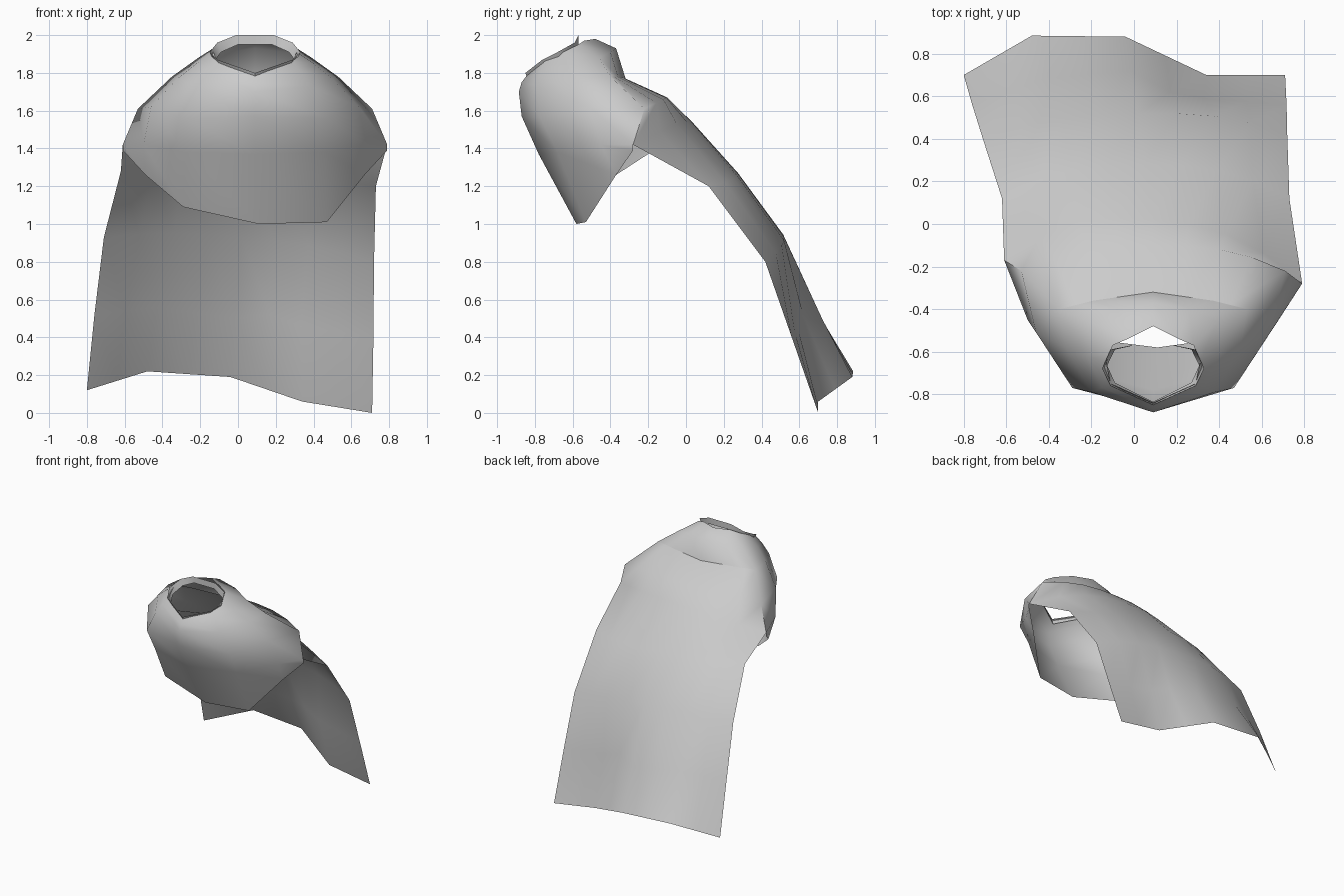
import bpy
import bmesh
from mathutils import Vector as V

if "Cube" in bpy.data.objects:
    bpy.data.objects.remove(bpy.data.objects["Cube"])

CX = 0.09  # centre line of the shoulders


def smooth(ob, angle):
    bpy.ops.object.select_all(action='DESELECT')
    ob.select_set(True)
    bpy.context.view_layer.objects.active = ob
    bpy.ops.object.shade_smooth_by_angle(angle=angle)


def new_object(name, bm, angle=0.9):
    # welds neighbouring strips together and turns the normals outwards
    bmesh.ops.remove_doubles(bm, verts=bm.verts[:], dist=0.012)
    bmesh.ops.recalc_face_normals(bm, faces=bm.faces[:])
    me = bpy.data.meshes.new(name)
    bm.to_mesh(me)
    bm.free()
    ob = bpy.data.objects.new(name, me)
    bpy.context.collection.objects.link(ob)
    smooth(ob, angle)
    return ob


def loft(bm, rows, closed=False):
    n = len(rows[0])
    grid = [[bm.verts.new(p) for p in r] for r in rows]
    for a, b in zip(grid, grid[1:]):
        for j in range(n if closed else n - 1):
            k = (j + 1) % n
            bm.faces.new((a[j], b[j], b[k], a[k]))


def mirrored(half):
    # half runs from the front centre outwards
    left = [V((CX - x, y, z)) for x, y, z in reversed(half[1:]) if x > 0]
    return left + [V((CX + x, y, z)) for x, y, z in half]


def refine(pts):
    out = [V(pts[0])]
    for a, b in zip(pts, pts[1:]):
        out += [(V(a) + V(b)) / 2, V(b)]
    return out


def bowed(left, mid, right, n=9):
    l, m, r = V(left), V(mid), V(right)
    row = []
    for i in range(n):
        t = 2 * i / (n - 1) - 1
        p = l.lerp(r, (t + 1) / 2)
        row.append(p + (m - (l + r) / 2) * (1 - abs(t) ** 2.6))
    return row


cloak = bmesh.new()

# neck: closed rings, front centre -> side -> back centre
rim = [(0, -.84, 1.79), (.2, -.75, 1.86), (.22, -.65, 1.91), (.19, -.57, 1.95), (.12, -.54, 1.97), (0, -.48, 1.98)]
mid = [(0, -.87, 1.75), (.24, -.77, 1.81), (.31, -.62, 1.85), (.30, -.46, 1.88), (.17, -.40, 1.91), (0, -.37, 1.93)]
base = [(0, -.885, 1.7), (.29, -.79, 1.73), (.41, -.58, 1.77), (.44, -.40, 1.78), (.28, -.36, 1.78), (0, -.32, 1.77)]
loft(cloak, [mirrored(h) for h in (rim, mid, base)], closed=True)

# mantle: open front rings from shoulder to shoulder
upper = [(0, -.87, 1.57), (.38, -.77, 1.56), (.55, -.51, 1.62), (.62, -.22, 1.61)]
chest = [(0, -.78, 1.37), (.37, -.68, 1.38), (.59, -.45, 1.42), (.70, -.22, 1.42)]
hem = [(.02, -.58, 1.0), (.38, -.53, 1.04), (.58, -.37, 1.26), (.70, -.22, 1.39)]
hem_row, chest_row = mirrored(hem), mirrored(chest)
hem_row[2].z += .05
hem_row[4].z -= .03
for row in (hem_row, chest_row):
    row[0].y, row[-1].y = -.17, -.28
loft(cloak, [mirrored(base[:4]), mirrored(upper), chest_row, hem_row])

# cape: rows running down the back, pleated towards the hem
back = [V((CX + s * base[i][0], base[i][1], base[i][2])) for s, i in ((-1, 3), (-1, 4), (1, 5), (1, 4), (1, 3))]
pleats = refine([(-.76, .56, .52), (-.43, .68, .56), (-.02, .72, .50), (.33, .59, .46), (.717, .56, .40)])
pleats[5] = V((.17, .62, .52))
lower = refine([(-.8, .70, .12), (-.48, .885, .22), (-.04, .88, .19), (.34, .70, .06), (.71, .70, 0)])
loft(cloak, [
    refine(back),
    bowed((CX - .62, -.22, 1.61), (.09, -.1, 1.67), (CX + .62, -.22, 1.61)),
    bowed((-.61, -.17, 1.42), (.08, .02, 1.55), (.79, -.28, 1.42)),
    bowed((-.62, .12, 1.28), (.05, .28, 1.26), (.73, .12, 1.2)),
    bowed((-.71, .40, .93), (.02, .52, .93), (.72, .42, .8)),
    pleats,
    lower])
new_object("cloak", cloak, 1.0)

# collar band standing inside the neck, bridging the back
band = bmesh.new()
collar = [(0, -.85, 1.80), (.2, -.76, 1.87), (.24, -.68, 1.91), (.2, -.59, 1.96), (.1, -.57, 2.0), (0, -.57, 2.0)]
low = [(x * .9, y + .015 * (y < -.6), z - .05) for x, y, z in collar]
loft(band, [mirrored(collar), mirrored(low)], closed=True)
new_object("collar", band)

# loose fold at one shoulder
fold = bmesh.new()
loft(fold, [[(.79, -.28, 1.42), (.68, -.10, 1.36)], [(.66, -.3, 1.48), (.57, -.14, 1.44)]])
new_object("shoulder_fold", fold)
